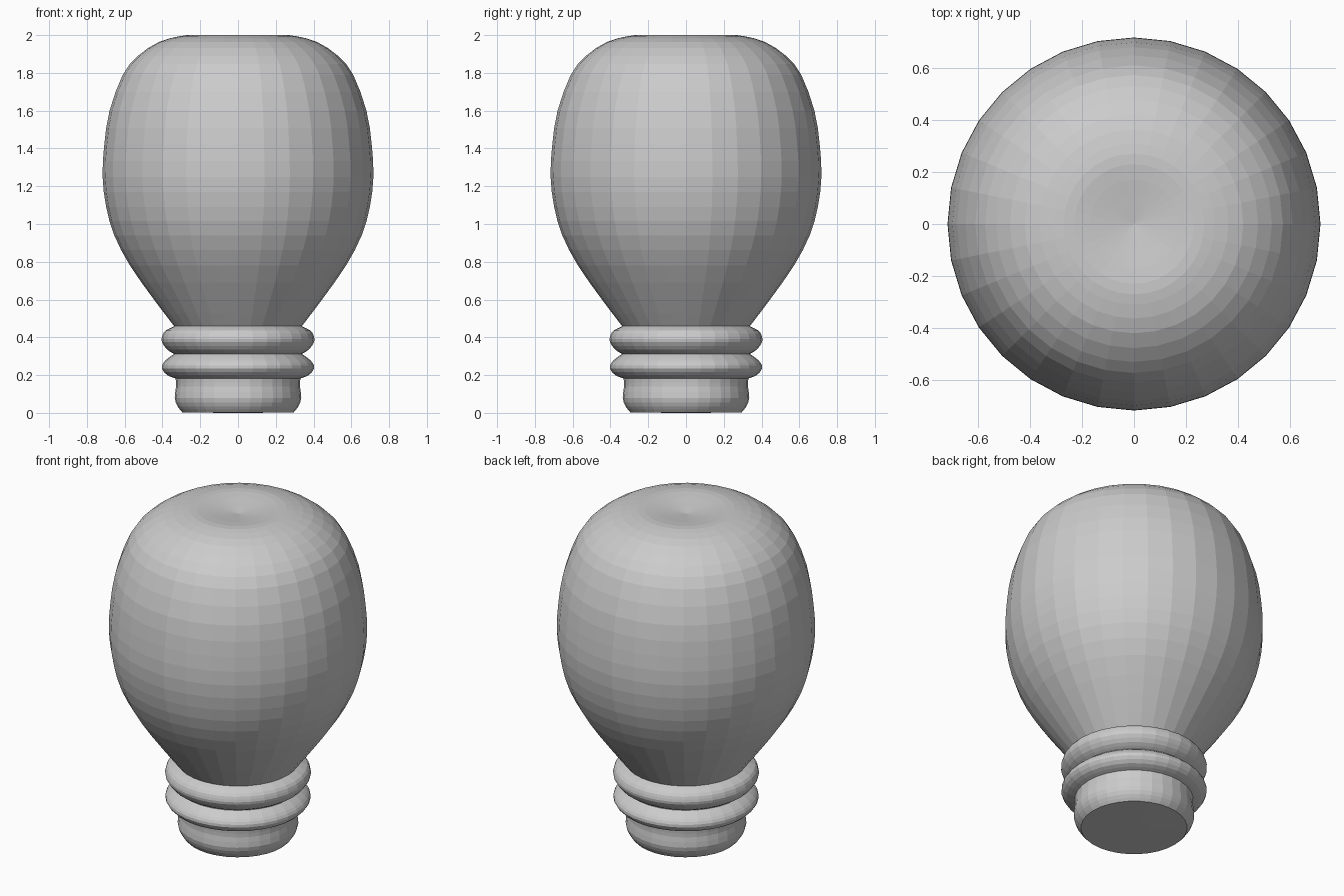
import bpy, bmesh, math
from mathutils import Vector

if "Cube" in bpy.data.objects:
    bpy.data.objects.remove(bpy.data.objects["Cube"])

SIDES = 32


def smooth_profile(pts, steps):
    """Catmull-Rom resampling of (radius, height) points."""
    p = [Vector(q) for q in pts]
    p = [2 * p[0] - p[1]] + p + [2 * p[-1] - p[-2]]
    out = []
    for i in range(1, len(p) - 2):
        a, b, c, d = p[i - 1:i + 3]
        for s in range(steps):
            t = s / steps
            out.append(0.5 * (2 * b + (c - a) * t + (2 * a - 5 * b + 4 * c - d) * t**2
                              + (3 * b - a - 3 * c + d) * t**3))
    return out + [p[-2]]


def lathe(name, profile):
    """Revolve a profile (bottom to top) round the z axis."""
    bm = bmesh.new()
    rings = []
    for r, z in profile:
        if r < 1e-4:
            rings.append([bm.verts.new((0, 0, z))])
        else:
            rings.append([bm.verts.new((r * math.cos(k * math.tau / SIDES),
                                        r * math.sin(k * math.tau / SIDES), z))
                          for k in range(SIDES)])
    for lo, hi in zip(rings, rings[1:]):
        for k in range(SIDES):
            n = (k + 1) % SIDES
            if len(lo) == 1:
                bm.faces.new((lo[0], hi[n], hi[k]))
            elif len(hi) == 1:
                bm.faces.new((lo[k], lo[n], hi[0]))
            else:
                bm.faces.new((lo[k], lo[n], hi[n], hi[k]))
    mesh = bpy.data.meshes.new(name)
    bm.to_mesh(mesh)
    bm.free()
    obj = bpy.data.objects.new(name, mesh)
    bpy.context.collection.objects.link(obj)
    return obj


# Glass bulb with a shallow dimple on top
lathe("glass_bulb", smooth_profile([
    (0.335, 0.455), (0.445, 0.60), (0.572, 0.78), (0.655, 0.94), (0.698, 1.09),
    (0.717, 1.25), (0.708, 1.42), (0.68, 1.60), (0.61, 1.79), (0.53, 1.89),
    (0.42, 1.963), (0.31, 1.994), (0.23, 2.0), (0.11, 1.985), (0.0, 1.97)], 2))

# Screw cap: base collar, then two bulging rings
collar = [(0.295, 0.003), (0.32, 0.035), (0.335, 0.08), (0.328, 0.14), (0.33, 0.18)]
lower_ring = [(0.33, 0.182), (0.375, 0.20), (0.403, 0.235), (0.395, 0.265), (0.37, 0.29), (0.34, 0.311)]
upper_ring = [(0.34, 0.313), (0.375, 0.335), (0.403, 0.375), (0.402, 0.405), (0.385, 0.435), (0.335, 0.46)]
lathe("screw_cap", [Vector((0, 0.0)), Vector((0.08, 0.0))] + smooth_profile(collar, 2)
      + smooth_profile(lower_ring, 2) + smooth_profile(upper_ring, 2))
